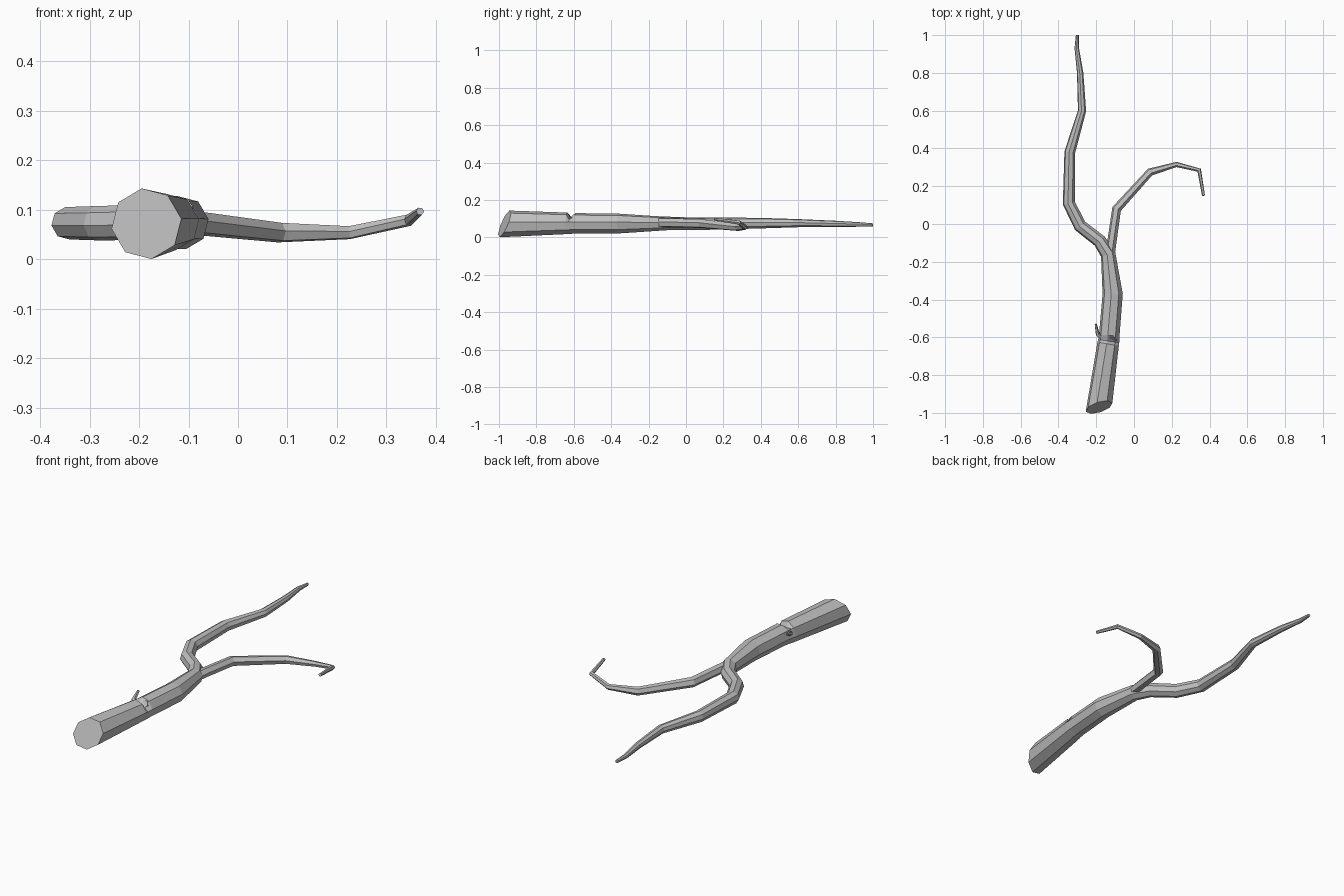
import bpy, bmesh, math
from mathutils import Vector

cube = bpy.data.objects.get("Cube")
if cube:
    bpy.data.objects.remove(cube, do_unlink=True)

bark = bpy.data.materials.new("grey_bark")
bark.use_nodes = True
bark.diffuse_color = (0.52, 0.52, 0.52, 1)
bark.node_tree.nodes["Principled BSDF"].inputs["Base Color"].default_value = (0.52, 0.52, 0.52, 1)


def limb(name, path, sides, turn=0.0, shape=None):
    """Faceted tapering tube; path points are (x, y, z, radius)."""
    bm = bmesh.new()
    pts = [Vector(p[:3]) for p in path]
    rings = []
    for i, (c, p) in enumerate(zip(pts, path)):
        before = (c - pts[i - 1]).normalized() if i else Vector()
        after = (pts[i + 1] - c).normalized() if i < len(pts) - 1 else Vector()
        t = (before + after).normalized()
        side = t.cross(Vector((0, 0, 1))).normalized()
        up = side.cross(t)
        ring = []
        for k in range(sides):
            a = turn + math.tau * k / sides
            co = c + (side * math.cos(a) + up * math.sin(a)) * p[3]
            if shape:
                co = shape(i, co, c)
            ring.append(bm.verts.new(co))
        rings.append(ring)
    for r, s in zip(rings, rings[1:]):
        for k in range(sides):
            n = (k + 1) % sides
            bm.faces.new((r[k], r[n], s[n], s[k]))
    bm.faces.new(rings[0][::-1])
    bm.faces.new(rings[-1])
    bmesh.ops.recalc_face_normals(bm, faces=bm.faces)
    mesh = bpy.data.meshes.new(name)
    bm.to_mesh(mesh)
    bm.free()
    mesh.materials.append(bark)
    obj = bpy.data.objects.new(name, mesh)
    bpy.context.collection.objects.link(obj)
    return obj


def trunk_shape(i, co, c):
    # slanted saw cut at the thick end
    if i == 0:
        d = co - c
        return Vector((co.x, c.y + 0.4 * d.z + 0.28 * d.x, c.z + d.z))
    # small notch on the upper side
    if i == 2 and co.z > c.z + 0.03 and co.x > c.x - 0.02:
        return co - Vector((0, 0, 0.025))
    return co


# main stem, bending into the long branch
limb("main_stem", [
    (-0.185, -0.97, 0.072, 0.072), (-0.137, -0.635, 0.075, 0.058),
    (-0.134, -0.62, 0.075, 0.057), (-0.131, -0.59, 0.075, 0.055),
    (-0.113, -0.37, 0.074, 0.054), (-0.137, -0.16, 0.074, 0.040),
    (-0.182, -0.09, 0.075, 0.036), (-0.285, -0.01, 0.073, 0.035),
    (-0.345, 0.11, 0.073, 0.033), (-0.34, 0.38, 0.076, 0.029),
    (-0.275, 0.60, 0.076, 0.022), (-0.285, 0.80, 0.072, 0.017),
    (-0.303, 0.93, 0.069, 0.012), (-0.30, 1.0, 0.067, 0.008),
], 8, math.radians(8), trunk_shape)

# thin hooked side branch
limb("side_branch", [
    (-0.13, -0.20, 0.078, 0.024), (-0.118, -0.10, 0.078, 0.025),
    (-0.092, 0.08, 0.074, 0.025), (0.085, 0.275, 0.054, 0.021),
    (0.225, 0.315, 0.054, 0.014), (0.345, 0.285, 0.079, 0.012),
    (0.368, 0.15, 0.097, 0.008),
], 6, math.radians(10))

# short twig
limb("twig", [
    (-0.15, -0.61, 0.085, 0.015), (-0.192, -0.585, 0.10, 0.012),
    (-0.203, -0.53, 0.122, 0.006),
], 5)

# broken knot lip beside the notch
limb("knot", [
    (-0.112, -0.59, 0.092, 0.026), (-0.114, -0.612, 0.108, 0.022),
], 6)
